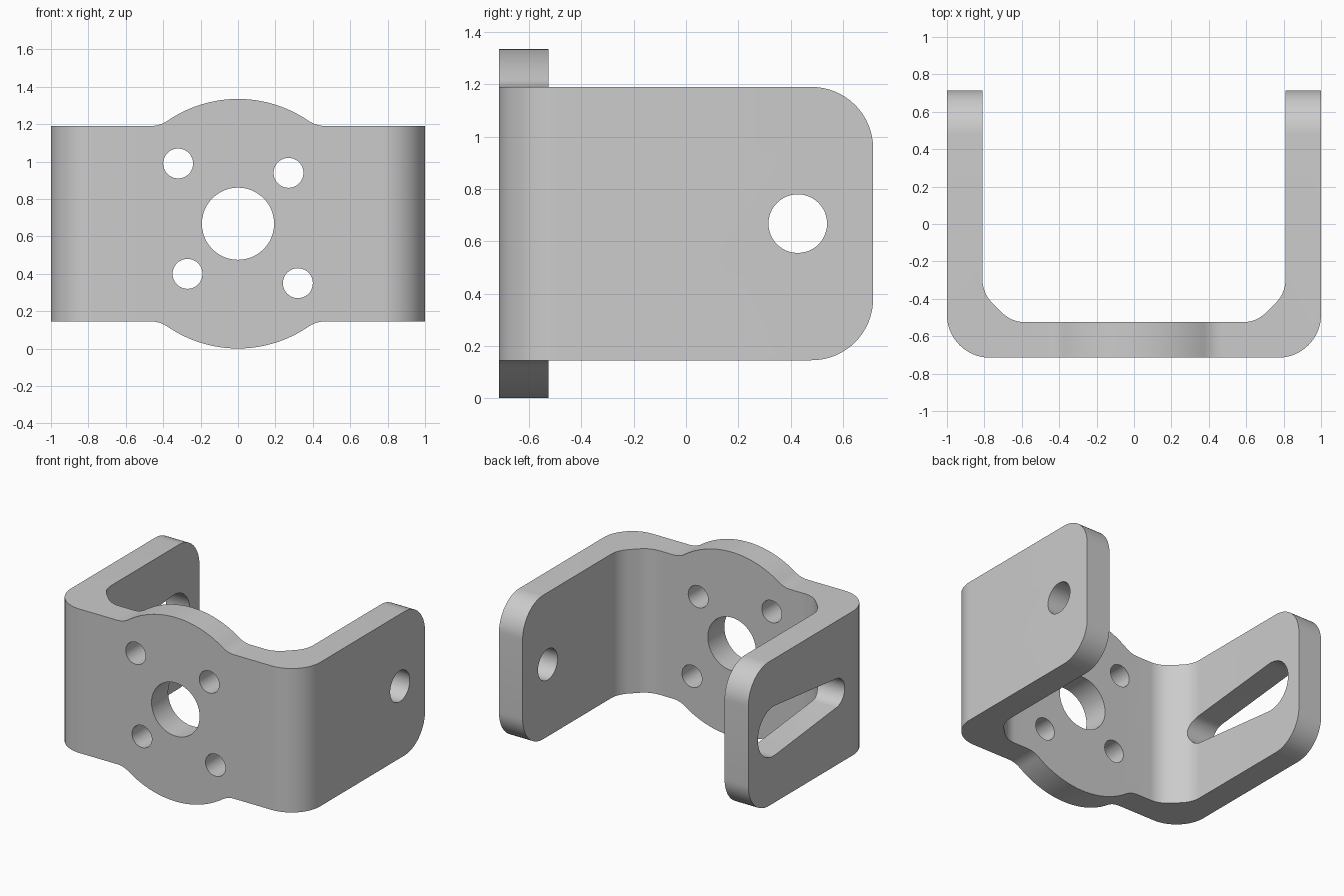
import bpy, bmesh
from math import sin, cos, pi, radians, asin, acos, sqrt
from mathutils import Vector

if "Cube" in bpy.data.objects:
    bpy.data.objects.remove(bpy.data.objects["Cube"])

MID, HALF, DOME = 0.668, 0.522, 0.667    # height centre, band half height, dome radius
BACK, WALL = 0.715, 0.19                 # half depth, plate thickness

steel = bpy.data.materials.new("grey_steel")
steel.use_nodes = True
GREY = (0.6, 0.6, 0.6, 1)
steel.diffuse_color = GREY
steel.node_tree.nodes["Principled BSDF"].inputs["Base Color"].default_value = GREY


def arc(cx, cy, r, a0, a1, n=16):
    """Points on an arc, angles in degrees."""
    angles = [radians(a0 + (a1 - a0) * i / n) for i in range(n + 1)]
    return [(cx + r * cos(a), cy + r * sin(a)) for a in angles]


def rounded(a, corner, b, size, n=8):
    """Round a corner with a curve that starts and ends at the given distance."""
    a, c, b = Vector(a), Vector(corner), Vector(b)
    p, q = c + (a - c).normalized() * size, c + (b - c).normalized() * size
    return [tuple(p * (1 - t) ** 2 + c * 2 * t * (1 - t) + q * t * t)
            for t in (i / n for i in range(n + 1))]


def prism(name, outline, axis, lo, hi):
    """Extrude a closed outline along the given axis."""
    place = {"x": lambda u, v, w: (w, u, v),
             "y": lambda u, v, w: (u, w, v),
             "z": lambda u, v, w: (u, v, w)}[axis]
    bm = bmesh.new()
    face = bm.faces.new([bm.verts.new(place(u, v, lo)) for u, v in outline])
    ext = bmesh.ops.extrude_face_region(bm, geom=[face])
    move = Vector(place(0, 0, hi - lo))
    bmesh.ops.translate(bm, vec=move, verts=[g for g in ext["geom"] if isinstance(g, bmesh.types.BMVert)])
    bmesh.ops.recalc_face_normals(bm, faces=bm.faces)
    mesh = bpy.data.meshes.new(name)
    bm.to_mesh(mesh)
    bm.free()
    obj = bpy.data.objects.new(name, mesh)
    bpy.context.collection.objects.link(obj)
    mesh.materials.append(steel)
    return obj


def carve(target, cutter, operation):
    """Apply a boolean and drop the cutter."""
    bpy.context.view_layer.objects.active = target
    mod = target.modifiers.new("carve", "BOOLEAN")
    mod.operation, mod.object, mod.solver = operation, cutter, "EXACT"
    bpy.ops.object.modifier_apply(modifier=mod.name)
    bpy.data.objects.remove(cutter)


def mirrored(points):
    """Close a right-hand chain with its mirror image in the first coordinate."""
    return points + [(-u, v) for u, v in reversed(points)]


# U-shaped bracket seen from above, with chamfered inner bends
inner = 1 - WALL
floor = -BACK + WALL
side_pt, floor_pt = (inner, -0.37), (0.655, floor)
half = arc(0.77, -BACK + 0.23, 0.23, -90, 0)
half += [(1, BACK), (inner, BACK)]
half += rounded((inner, 0), side_pt, floor_pt, 0.075)
half += rounded(side_pt, floor_pt, (0, floor), 0.075)
bracket = prism("bracket", mirrored(half), "z", -0.1, 1.5)

# Front silhouette: level band with a filleted round boss
fillet = 0.167
fx = sqrt((DOME + fillet) ** 2 - (HALF + fillet) ** 2)
tilt = acos(fx / (DOME + fillet)) * 180 / pi
upper = arc(0, 0, DOME, 90, tilt, 20)[1:]
upper += arc(fx, HALF + fillet, fillet, 180 + tilt, 270, 10)[1:]
upper += [(1.2, HALF)]
right = [(0, DOME)] + upper + [(u, -v) for u, v in reversed(upper)] + [(0, -DOME)]
left = [(-u, v) for u, v in reversed(right[1:-1])]
outline = [(u, v + MID) for u, v in right + left]
carve(bracket, prism("front_cutter", outline, "y", -1, 1), "INTERSECT")

# Rounded rear corners of the side plates
r = 0.235
corner = arc(BACK - r, HALF - r, r, 0, 90)
top = [(BACK + 0.1, 0), (BACK, 0)] + corner + [(BACK - r, HALF + 0.1), (BACK + 0.1, HALF + 0.1)]
for name, s in (("upper_corner", 1), ("lower_corner", -1)):
    shape = [(u, MID + s * v) for u, v in top[2:]]
    carve(bracket, prism(name, shape, "x", -1.2, 1.2), "DIFFERENCE")

# Round holes in the front plate: x, z, radius
for x, z, rad in ((0, MID, 0.193), (-0.32, 0.99, 0.08), (0.27, 0.94, 0.08),
                  (-0.27, 0.40, 0.08), (0.32, 0.35, 0.08)):
    hole = arc(x, z, rad, 0, 360, 48)[:-1]
    carve(bracket, prism("front_hole", hole, "y", -1, -0.2), "DIFFERENCE")

# Pivot hole in the left plate
hole = arc(0.427, MID, 0.112, 0, 360, 48)[:-1]
carve(bracket, prism("pivot_hole", hole, "x", 0.6, 1.2), "DIFFERENCE")

# Tapered slot in the right plate
y0, r0, y1, r1 = -0.285, 0.105, 0.425, 0.18
lean = 90 + asin((r1 - r0) / (y1 - y0)) * 180 / pi
slot = arc(y1, MID, r1, -lean, lean, 24) + arc(y0, MID, r0, lean, 360 - lean, 24)
carve(bracket, prism("slot", slot, "x", -1.2, -0.6), "DIFFERENCE")

bpy.ops.object.select_all(action="DESELECT")
bracket.select_set(True)
bpy.context.view_layer.objects.active = bracket
bpy.ops.object.shade_smooth_by_angle(angle=radians(30))
